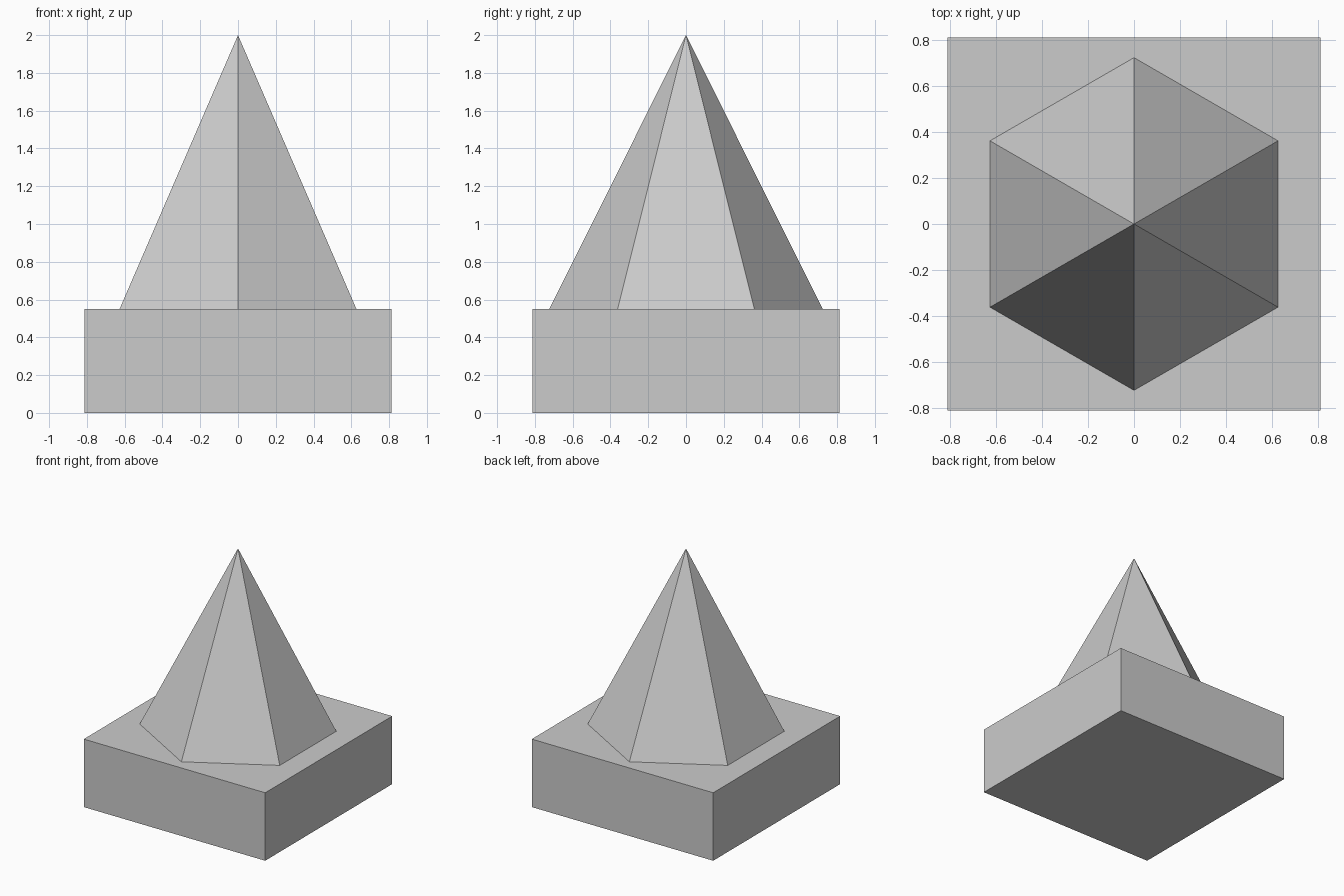
import bpy, bmesh
from math import sin, cos, pi

if "Cube" in bpy.data.objects:
    bpy.data.objects.remove(bpy.data.objects["Cube"])


def pyramid(name, sides, radius, z0, z1):
    """Closed pyramid with one base corner pointing along +y."""
    bm = bmesh.new()
    ring = [bm.verts.new((radius * cos(pi / 2 + 2 * pi * i / sides),
                          radius * sin(pi / 2 + 2 * pi * i / sides), z0))
            for i in range(sides)]
    tip = bm.verts.new((0, 0, z1))
    for i in range(sides):
        bm.faces.new((ring[i], ring[(i + 1) % sides], tip))
    bm.faces.new(ring[::-1])
    mesh = bpy.data.meshes.new(name)
    bm.to_mesh(mesh)
    bm.free()
    obj = bpy.data.objects.new(name, mesh)
    bpy.context.collection.objects.link(obj)
    return obj


BASE_SIDE, BASE_HEIGHT = 1.624, 0.55

# square base block
bpy.ops.mesh.primitive_cube_add(size=1, location=(0, 0, BASE_HEIGHT / 2))
base = bpy.context.object
base.name = "base_block"
base.scale = (BASE_SIDE, BASE_SIDE, BASE_HEIGHT)
bpy.ops.object.transform_apply(location=False, rotation=False, scale=True)

# six-sided spire standing on the block
pyramid("hexagonal_spire", 6, 0.724, BASE_HEIGHT, 2.0)
